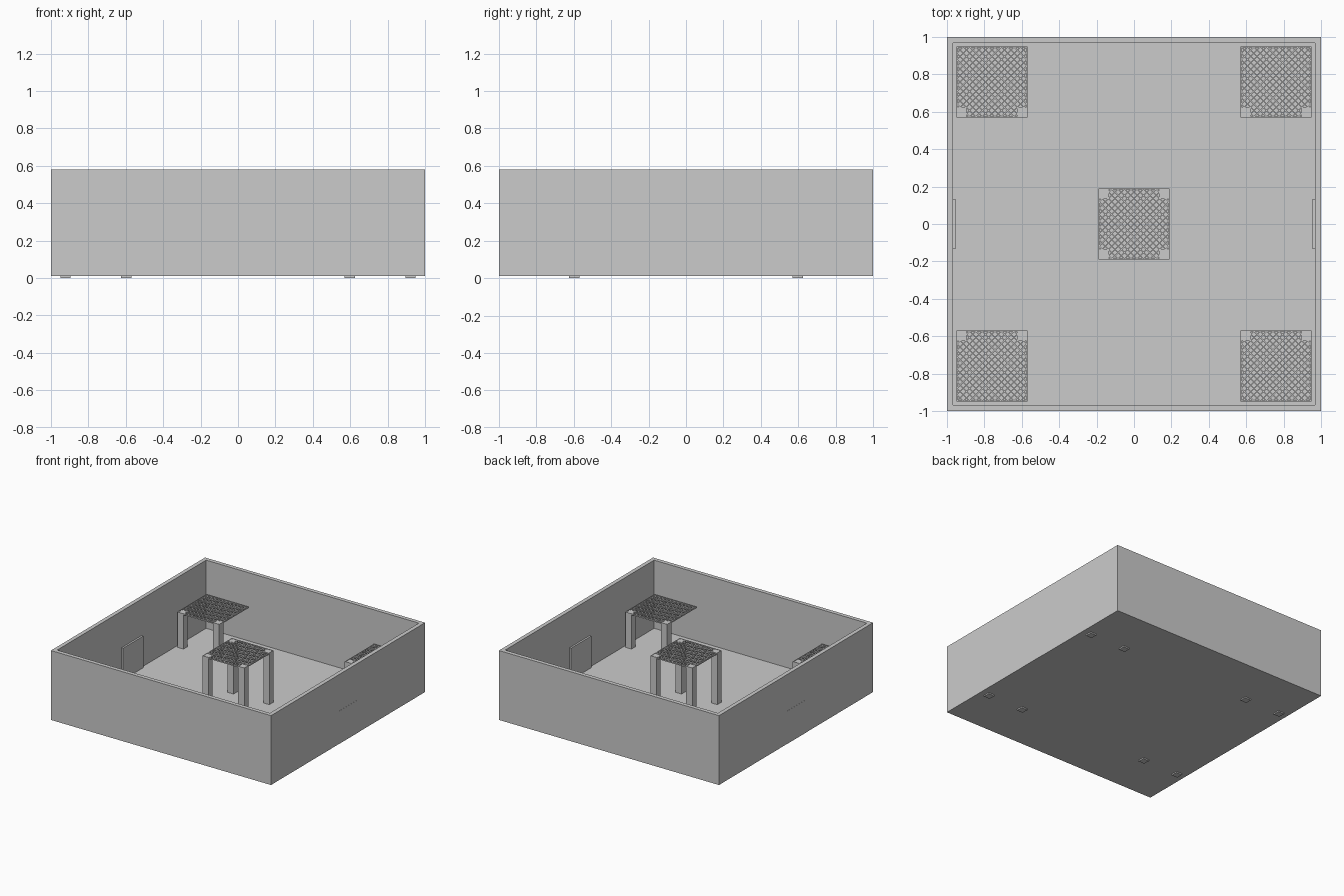
import bpy, bmesh, math
from mathutils import Vector

if "Cube" in bpy.data.objects:
    bpy.data.objects.remove(bpy.data.objects["Cube"])


def add_box(bm, x0, x1, y0, y1, z0, z1):
    v = [bm.verts.new((x, y, z)) for z in (z0, z1)
         for x, y in ((x0, y0), (x1, y0), (x1, y1), (x0, y1))]
    for f in ((3, 2, 1, 0), (4, 5, 6, 7), (0, 1, 5, 4),
              (1, 2, 6, 5), (2, 3, 7, 6), (3, 0, 4, 7)):
        bm.faces.new([v[i] for i in f])


def add_bar(bm, p, q, width, z0, z1):
    """Flat bar from p to q in plan."""
    p, q = Vector(p), Vector(q)
    d = (q - p).normalized()
    n = Vector((-d.y, d.x)) * width / 2
    plan = [p - n, q - n, q + n, p + n]
    v = [bm.verts.new((c.x, c.y, z)) for z in (z0, z1) for c in plan]
    for f in ((3, 2, 1, 0), (4, 5, 6, 7), (0, 1, 5, 4),
              (1, 2, 6, 5), (2, 3, 7, 6), (3, 0, 4, 7)):
        bm.faces.new([v[i] for i in f])


def finish(bm, name):
    me = bpy.data.meshes.new(name)
    bm.to_mesh(me)
    bm.free()
    ob = bpy.data.objects.new(name, me)
    bpy.context.collection.objects.link(ob)
    return ob


BASE, FLOOR, TOP = 0.01, 0.02, 0.58
WALL = 0.047     # wall thickness
H = 0.19         # half width of a platform
LEG = 0.055

# Open box: outer block with the inside pushed down to the floor
bm = bmesh.new()
add_box(bm, -1, 1, -1, 1, BASE, TOP)
bm.normal_update()
lid = max(bm.faces, key=lambda f: f.calc_center_median().z)
bmesh.ops.inset_region(bm, faces=[lid], thickness=WALL)
well = bmesh.ops.extrude_discrete_faces(bm, faces=[lid])["faces"][0]
for vert in well.verts:
    vert.co.z = FLOOR
bmesh.ops.recalc_face_normals(bm, faces=bm.faces[:])
finish(bm, "enclosure")

# Door panels set into the two side walls
for s, side in ((-1, "left"), (1, "right")):
    bm = bmesh.new()
    a, b = sorted((s * (1 - WALL - 0.001), s * 1.001))
    add_box(bm, a, b, -0.13, 0.13, BASE, 0.28)
    finish(bm, side + "_door")


def lattice(name, cx, cy, top, cells=11):
    """Square rim filled with crossed diagonal bars."""
    bm = bmesh.new()
    z0, z1 = top - 0.01, top
    r = 0.006
    add_box(bm, cx - H, cx + H, cy - H, cy - H + r, z0, z1)
    add_box(bm, cx - H, cx + H, cy + H - r, cy + H, z0, z1)
    add_box(bm, cx - H, cx - H + r, cy - H + r, cy + H - r, z0, z1)
    add_box(bm, cx + H - r, cx + H, cy - H + r, cy + H - r, z0, z1)
    h = H - 0.003
    for k in range(-cells + 1, cells):
        c = 2 * h * k / cells
        lo, hi = max(-h, c - h), min(h, c + h)
        for s in (1, -1):
            add_bar(bm, (cx + lo, cy + s * (lo - c)),
                    (cx + hi, cy + s * (hi - c)), 0.006,
                    z0 + 0.002, z1 - 0.002)
    finish(bm, name)


def legs(name, places, z0, z1):
    bm = bmesh.new()
    for x, y in places:
        add_box(bm, x - LEG / 2, x + LEG / 2, y - LEG / 2, y + LEG / 2, z0, z1)
    finish(bm, name)


# Centre platform on four legs
o = H - LEG / 2
lattice("centre_platform", 0, 0, 0.445)
legs("centre_legs", [(x, y) for x in (-o, o) for y in (-o, o)], FLOOR - 0.005, 0.443)

# Corner platforms, each on two legs along the inner edge
C = 0.76
for sx, nx in ((-1, "left"), (1, "right")):
    for sy, ny in ((-1, "front"), (1, "back")):
        lattice(f"{ny}_{nx}_platform", sx * C, sy * C, 0.31)
        y = sy * (C - o)
        legs(f"{ny}_{nx}_legs", [(sx * C - o, y), (sx * C + o, y)], 0, 0.308)
